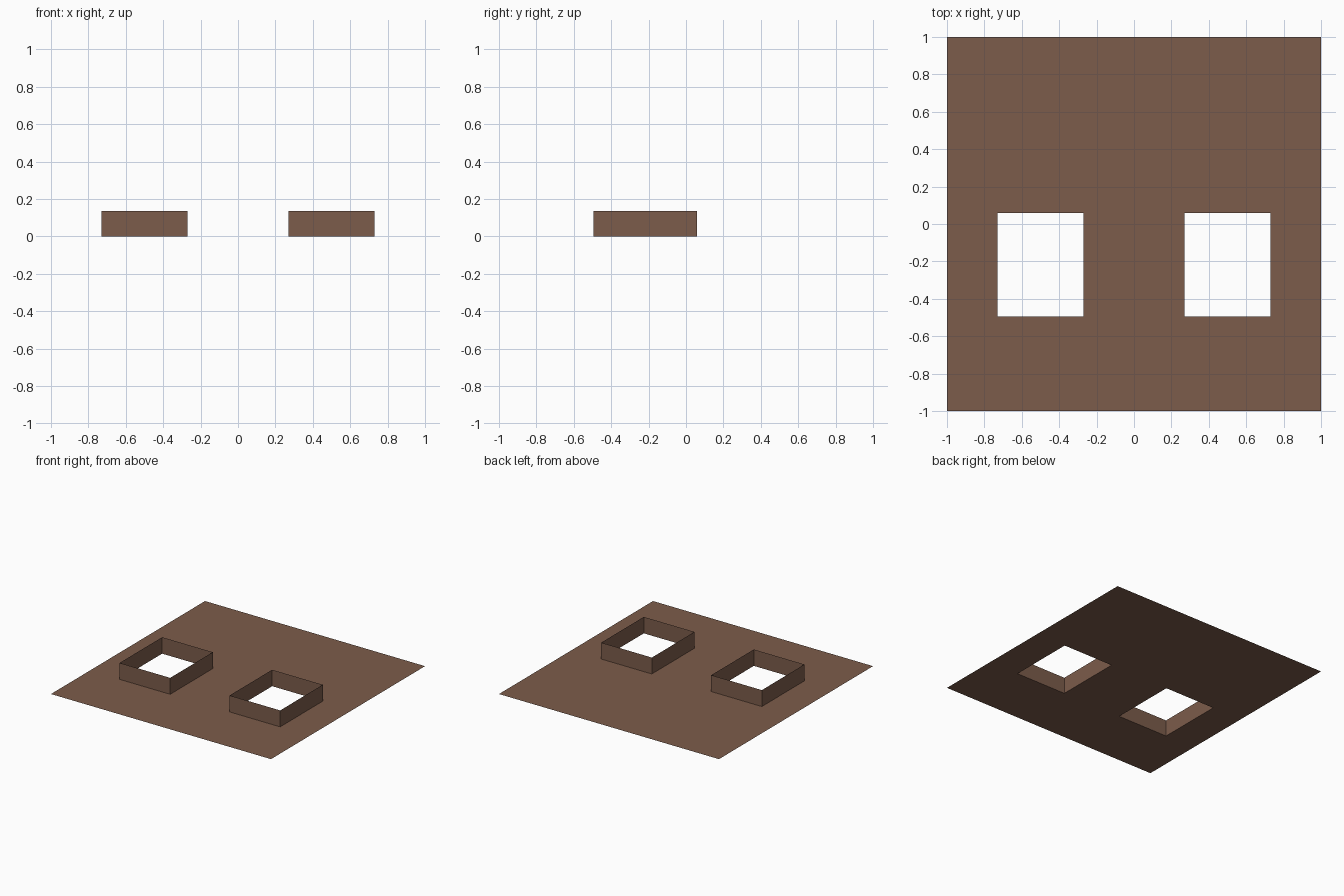
import bpy, bmesh

if "Cube" in bpy.data.objects:
    bpy.data.objects.remove(bpy.data.objects["Cube"])

brown = bpy.data.materials.new("brown")
brown.diffuse_color = (0.202, 0.107, 0.07, 1)
brown.use_nodes = True
brown.node_tree.nodes["Principled BSDF"].inputs["Base Color"].default_value = brown.diffuse_color

# Opening layout: inner and outer x, front and back y, rim height
X0, X1, Y0, Y1, H = 0.27, 0.73, -0.495, 0.058, 0.135


def finish(name, bm):
    mesh = bpy.data.meshes.new(name)
    bm.to_mesh(mesh)
    bm.free()
    mesh.materials.append(brown)
    obj = bpy.data.objects.new(name, mesh)
    bpy.context.collection.objects.link(obj)
    return obj


# Flat sheet: a 5 x 3 cell grid with the two opening cells left out
xs, ys = [-1, -X1, -X0, X0, X1, 1], [-1, Y0, Y1, 1]
bm = bmesh.new()
grid = [[bm.verts.new((x, y, 0)) for y in ys] for x in xs]
for i in range(5):
    for j in range(3):
        if j == 1 and i in (1, 3):
            continue
        bm.faces.new((grid[i][j], grid[i + 1][j], grid[i + 1][j + 1], grid[i][j + 1]))
bmesh.ops.dissolve_limit(bm, angle_limit=0.01, verts=[], edges=[])
finish("base_sheet", bm)


# Upright thin rim around each opening, facing outward
def rim(name, xa, xb):
    bm = bmesh.new()
    corners = [(xa, Y0), (xb, Y0), (xb, Y1), (xa, Y1)]
    low = [bm.verts.new((x, y, 0)) for x, y in corners]
    top = [bm.verts.new((x, y, H)) for x, y in corners]
    for i in range(4):
        k = (i + 1) % 4
        bm.faces.new((low[i], low[k], top[k], top[i]))
    finish(name, bm)


rim("left_opening_rim", -X1, -X0)
rim("right_opening_rim", X0, X1)
